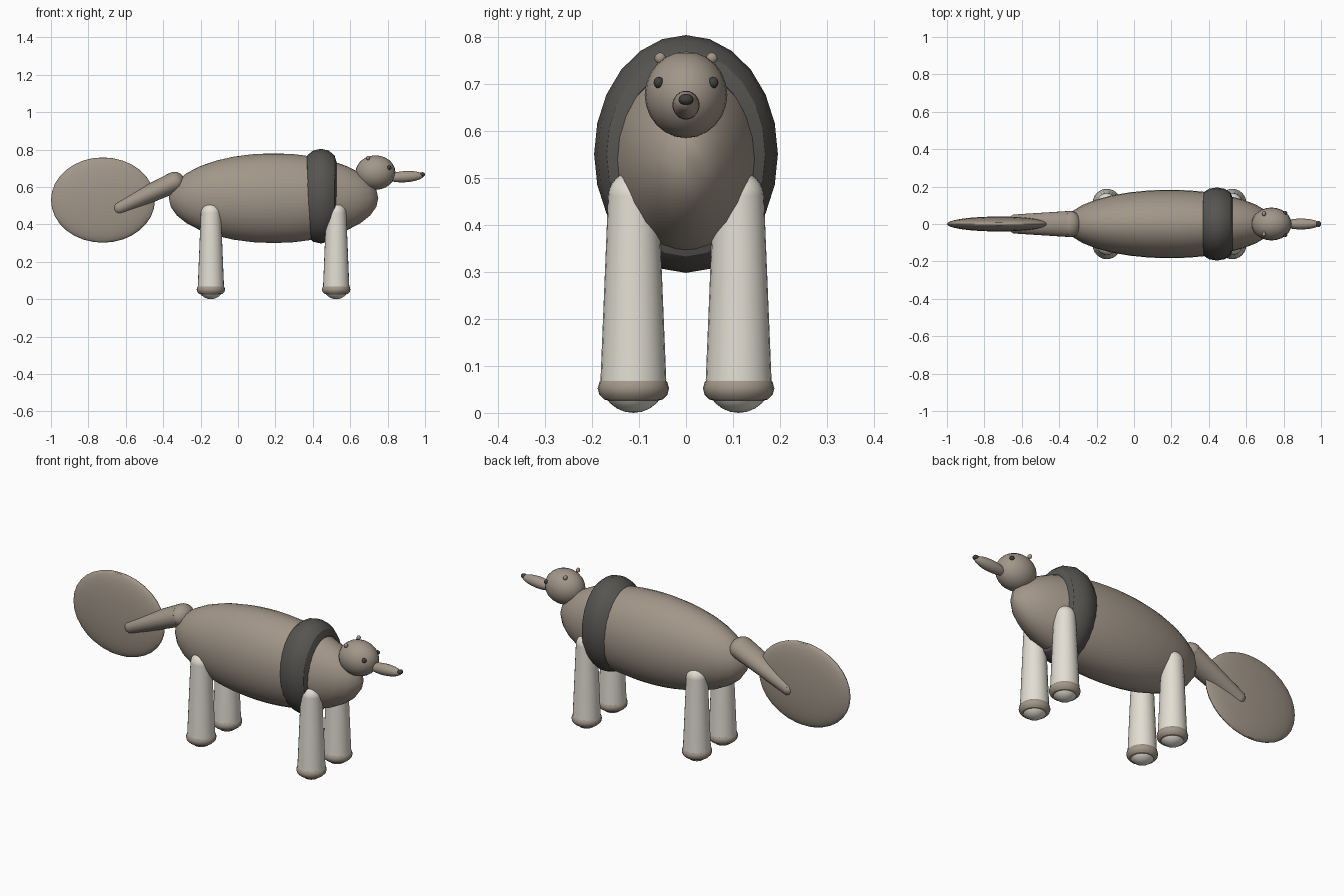
import bpy
from math import pi
from mathutils import Vector

cube = bpy.data.objects.get("Cube")
if cube:
    bpy.data.objects.remove(cube, do_unlink=True)


def material(name, colour):
    mat = bpy.data.materials.new(name)
    mat.use_nodes = True
    mat.diffuse_color = (*colour, 1)
    mat.node_tree.nodes["Principled BSDF"].inputs["Base Color"].default_value = (*colour, 1)
    return mat


BROWN = material("warm brown", (0.36, 0.305, 0.25))
CREAM = material("cream", (0.76, 0.73, 0.65))
CHARCOAL = material("charcoal", (0.095, 0.09, 0.083))
BLACK = material("soft black", (0.055, 0.05, 0.046))


def finish(name, mat):
    obj = bpy.context.object
    obj.name = name
    obj.data.materials.append(mat)
    bpy.ops.object.transform_apply(location=False, rotation=True, scale=True)
    bpy.ops.object.shade_smooth_by_angle()
    return obj


def ellipsoid(name, mat, centre, radii, tilt=0, segments=24):
    bpy.ops.mesh.primitive_uv_sphere_add(segments=segments, ring_count=segments // 2,
                                         radius=1, location=centre, rotation=(0, tilt, 0))
    bpy.context.object.scale = radii
    return finish(name, mat)


def ring(name, mat, centre, major, minor, scale, turn=0):
    bpy.ops.mesh.primitive_torus_add(location=centre, rotation=(0, turn, 0),
                                     major_radius=major, minor_radius=minor,
                                     major_segments=24, minor_segments=12)
    bpy.context.object.scale = scale
    return finish(name, mat)


def limb(name, mat, start, end, r1, r2, width=1):
    # Tapered cylinder with a ball at each end
    a, b = Vector(start), Vector(end)
    direction = b - a
    bpy.ops.mesh.primitive_cone_add(vertices=24, radius1=r1, radius2=r2,
                                    depth=direction.length, location=(a + b) / 2)
    obj = bpy.context.object
    obj.rotation_euler = direction.to_track_quat('Z', 'Y').to_euler()
    finish(name, mat)
    for point, r, end_name in ((a, r1, "start"), (b, r2, "end")):
        ball = ellipsoid(f"{name}_{end_name}", mat, point, (r, r, r))
        ball.scale.y = width
    obj.scale.y = width


# Torso and collar
ellipsoid("body", BROWN, (0.19, 0, 0.54), (0.56, 0.183, 0.24), segments=32)
ring("collar", CHARCOAL, (0.443, 0, 0.551), 0.183, 0.07, (1, 0.773, 1.2), pi / 2)

# Head
ellipsoid("head", BROWN, (0.735, 0, 0.677), (0.107, 0.088, 0.092))
ellipsoid("snout", BROWN, (0.893, 0, 0.655), (0.1, 0.029, 0.03), -0.06)
ellipsoid("nose", BLACK, (0.986, 0, 0.667), (0.014, 0.016, 0.012), segments=16)

# Paired features and legs
for side, y in (("left", 1), ("right", -1)):
    ellipsoid(f"eye_{side}", BLACK, (0.808, 0.058 * y, 0.703), (0.012, 0.011, 0.012), segments=16)
    ellipsoid(f"ear_{side}", BROWN, (0.695, 0.055 * y, 0.755), (0.01, 0.012, 0.012), segments=16)
    for place, x in (("front", 0.525), ("back", -0.145)):
        limb(f"{place}_leg_{side}", CREAM, (x, 0.112 * y, 0.07), (x, 0.112 * y, 0.46),
             0.07, 0.054)
        ring(f"{place}_foot_{side}", BROWN, (x, 0.112 * y, 0.052), 0.049, 0.027, (1, 1, 1))

# Tail stem and flat paddle
limb("tail_stem", BROWN, (-0.34, 0, 0.625), (-0.635, 0, 0.489), 0.056, 0.041, 1.25)
ellipsoid("tail_paddle", BROWN, (-0.722, 0, 0.53), (0.278, 0.04, 0.228), segments=32)
